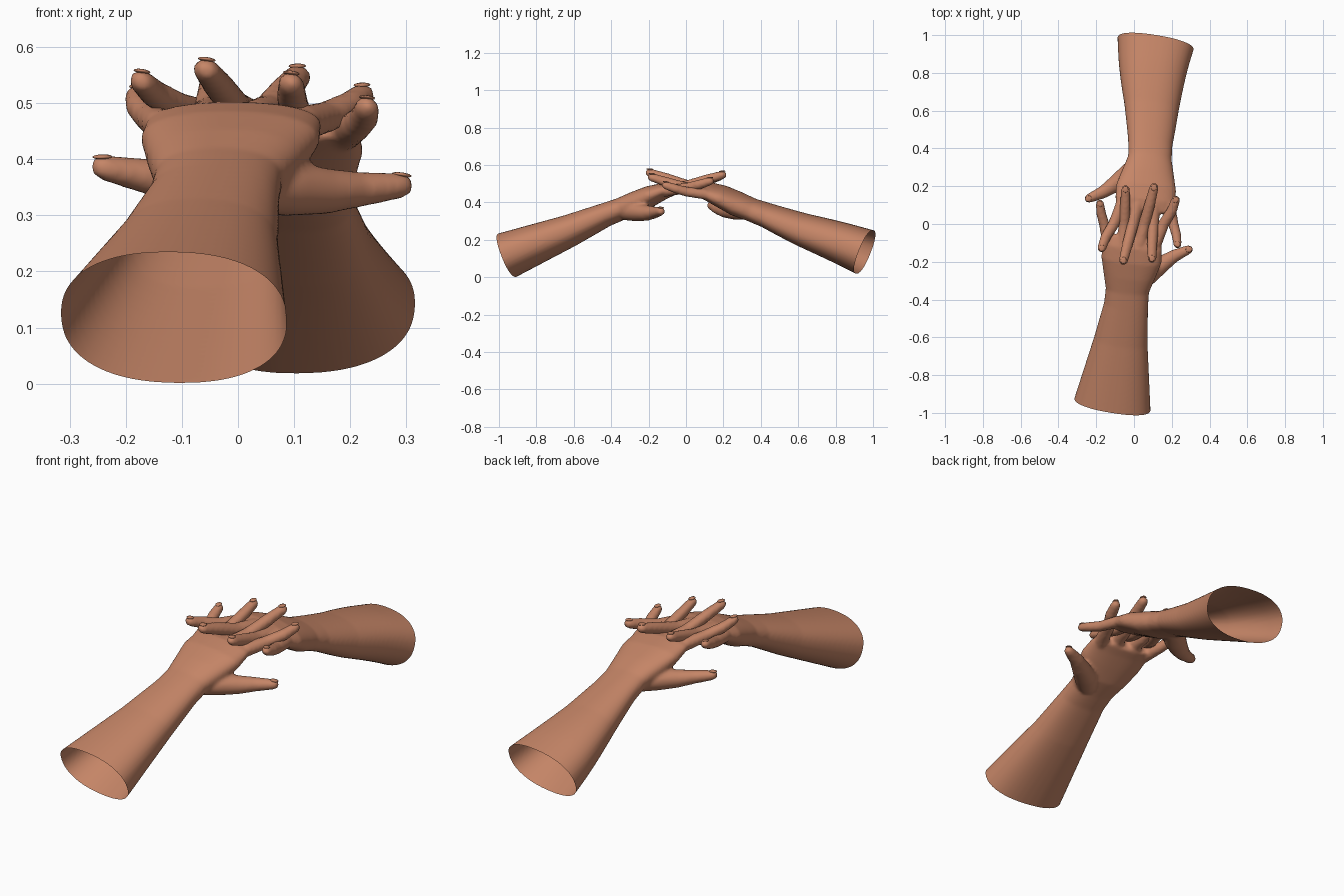
import bpy, bmesh, math
from mathutils import Vector, Matrix

if "Cube" in bpy.data.objects:
    bpy.data.objects.remove(bpy.data.objects["Cube"])

skin = bpy.data.materials.new("warm_skin")
skin.diffuse_color = (0.56, 0.235, 0.135, 1)
skin.use_nodes = True
skin.node_tree.nodes["Principled BSDF"].inputs["Base Color"].default_value = skin.diffuse_color
UP = Vector((0, 0, 1))


def loft(bm, sections, n=28, power=2.0):
    """Closed tube through (x, y, z, half width, half height) sections."""
    pts = [Vector(s[:3]) for s in sections]
    rings = []
    for i, s in enumerate(sections):
        t = (pts[min(i + 1, len(pts) - 1)] - pts[max(i - 1, 0)]).normalized()
        side = t.cross(UP).normalized()
        up = side.cross(t)
        ring = []
        for k in range(n):
            c, d = math.cos(2 * math.pi * k / n), math.sin(2 * math.pi * k / n)
            u = math.copysign(abs(c) ** (2 / power), c) * s[3]
            v = math.copysign(abs(d) ** (2 / power), d) * s[4]
            ring.append(bm.verts.new(pts[i] + side * u + up * v))
        rings.append(ring)
    for a, b in zip(rings, rings[1:]):
        for k in range(n):
            bm.faces.new((a[k], a[(k + 1) % n], b[(k + 1) % n], b[k]))
    bm.faces.new(rings[0][::-1])
    bm.faces.new(rings[-1])


def digit(bm, path):
    """Tapered round finger with a ball tip; path holds (x, y, z, radius)."""
    loft(bm, [(x, y, z, r, r * 0.94) for x, y, z, r in path], 16)
    x, y, z, r = path[-1]
    d = (Vector(path[-1][:3]) - Vector(path[-2][:3])).normalized()
    m = Matrix.Translation((x, y, z)) @ d.to_track_quat('Y', 'Z').to_matrix().to_4x4()
    bmesh.ops.create_uvsphere(bm, u_segments=16, v_segments=10, radius=r,
                              matrix=m @ Matrix.Diagonal((1, 1.15, 0.9, 1)))


def nail(bm, path):
    x, y, z, r = path[-1]
    d = (Vector(path[-1][:3]) - Vector(path[-2][:3])).normalized()
    m = Matrix.Translation((x, y, z)) @ d.to_track_quat('Y', 'Z').to_matrix().to_4x4()
    m = m @ Matrix.Translation((0, r * 0.35, r * 0.78)) @ Matrix.Rotation(-0.22, 4, 'X')
    bmesh.ops.create_uvsphere(bm, u_segments=14, v_segments=8, radius=1,
                              matrix=m @ Matrix.Diagonal((r * 0.62, r * 0.75, r * 0.17, 1)))


def to_object(name, bm):
    bmesh.ops.recalc_face_normals(bm, faces=bm.faces)
    me = bpy.data.meshes.new(name)
    bm.to_mesh(me)
    bm.free()
    me.materials.append(skin)
    for p in me.polygons:
        p.use_smooth = True
    ob = bpy.data.objects.new(name, me)
    bpy.context.collection.objects.link(ob)
    return ob


# forearm, wrist and palm sections, from the open end to the knuckles
open_c = Vector((-0.115, -0.955, 0.118))
axis = Vector((0.10, 0.60, 0.235)).normalized()
back = open_c - axis * 0.06
ARM = [(*back, 0.217, 0.133), (*open_c, 0.204, 0.125),
       (-0.070, -0.62, 0.250, 0.143, 0.086), (-0.042, -0.43, 0.334, 0.117, 0.064),
       (-0.035, -0.35, 0.364, 0.115, 0.060), (-0.025, -0.27, 0.396, 0.138, 0.063),
       (-0.014, -0.19, 0.434, 0.160, 0.056), (-0.008, -0.12, 0.460, 0.158, 0.044),
       (0.0, -0.07, 0.468, 0.145, 0.030)]
# fingers: base, knuckle, middle joint, end joint, tip
FINGERS = [
    [(-0.095, -0.20, 0.435, 0.030), (-0.138, -0.10, 0.460, 0.031), (-0.158, 0.0, 0.475, 0.028),
     (-0.175, 0.06, 0.494, 0.026), (-0.180, 0.105, 0.510, 0.023)],
    [(-0.045, -0.20, 0.445, 0.030), (-0.058, -0.10, 0.472, 0.034), (-0.052, 0.0, 0.484, 0.030),
     (-0.046, 0.11, 0.516, 0.028), (-0.045, 0.18, 0.538, 0.024)],
    [(0.010, -0.20, 0.445, 0.030), (0.032, -0.10, 0.474, 0.035), (0.055, 0.0, 0.487, 0.031),
     (0.085, 0.11, 0.522, 0.029), (0.105, 0.19, 0.545, 0.025)],
    [(0.060, -0.20, 0.435, 0.030), (0.115, -0.10, 0.464, 0.034), (0.157, 0.0, 0.475, 0.030),
     (0.200, 0.07, 0.495, 0.028), (0.220, 0.125, 0.512, 0.024)]]
THUMB = [(0.015, -0.33, 0.350, 0.048), (0.085, -0.262, 0.348, 0.053), (0.155, -0.208, 0.343, 0.044),
         (0.215, -0.168, 0.346, 0.034), (0.285, -0.137, 0.352, 0.025)]


def pose(ob, second):
    """Second arm: slight roll and shift of the hand, then a half turn about z."""
    if not second:
        return
    for v in ob.data.vertices:
        x, y, z = v.co
        w = min(max((y + 0.9) / 0.6, 0), 1)
        w = w * w * (3 - 2 * w)
        z += 0.11 * x * w + 0.017 * (1 - w)
        x -= 0.05 * w
        v.co = (-x, -y, z)


for prefix, second in (("front", False), ("back", True)):
    # solid arm, fused by a voxel remesh
    bm = bmesh.new()
    loft(bm, ARM, 40, 2.3)
    for path in FINGERS + [THUMB]:
        digit(bm, path)
    src = to_object("arm_source", bm)
    rm = src.modifiers.new("fuse", 'REMESH')
    rm.mode = 'VOXEL'
    rm.voxel_size = 0.0085
    sm = src.modifiers.new("soften", 'SMOOTH')
    sm.factor = 0.5
    sm.iterations = 5
    dg = bpy.context.evaluated_depsgraph_get()
    fused = bpy.data.meshes.new_from_object(src.evaluated_get(dg))
    bpy.data.objects.remove(src)
    # open the forearm end
    bm = bmesh.new()
    bm.from_mesh(fused)
    bmesh.ops.bisect_plane(bm, geom=bm.verts[:] + bm.edges[:] + bm.faces[:],
                           plane_co=open_c, plane_no=axis, clear_inner=True)
    arm = to_object(prefix + "_arm_and_hand", bm)
    pose(arm, second)
    # finger nails
    bm = bmesh.new()
    for path in FINGERS + [THUMB]:
        nail(bm, path)
    pose(to_object(prefix + "_nails", bm), second)
